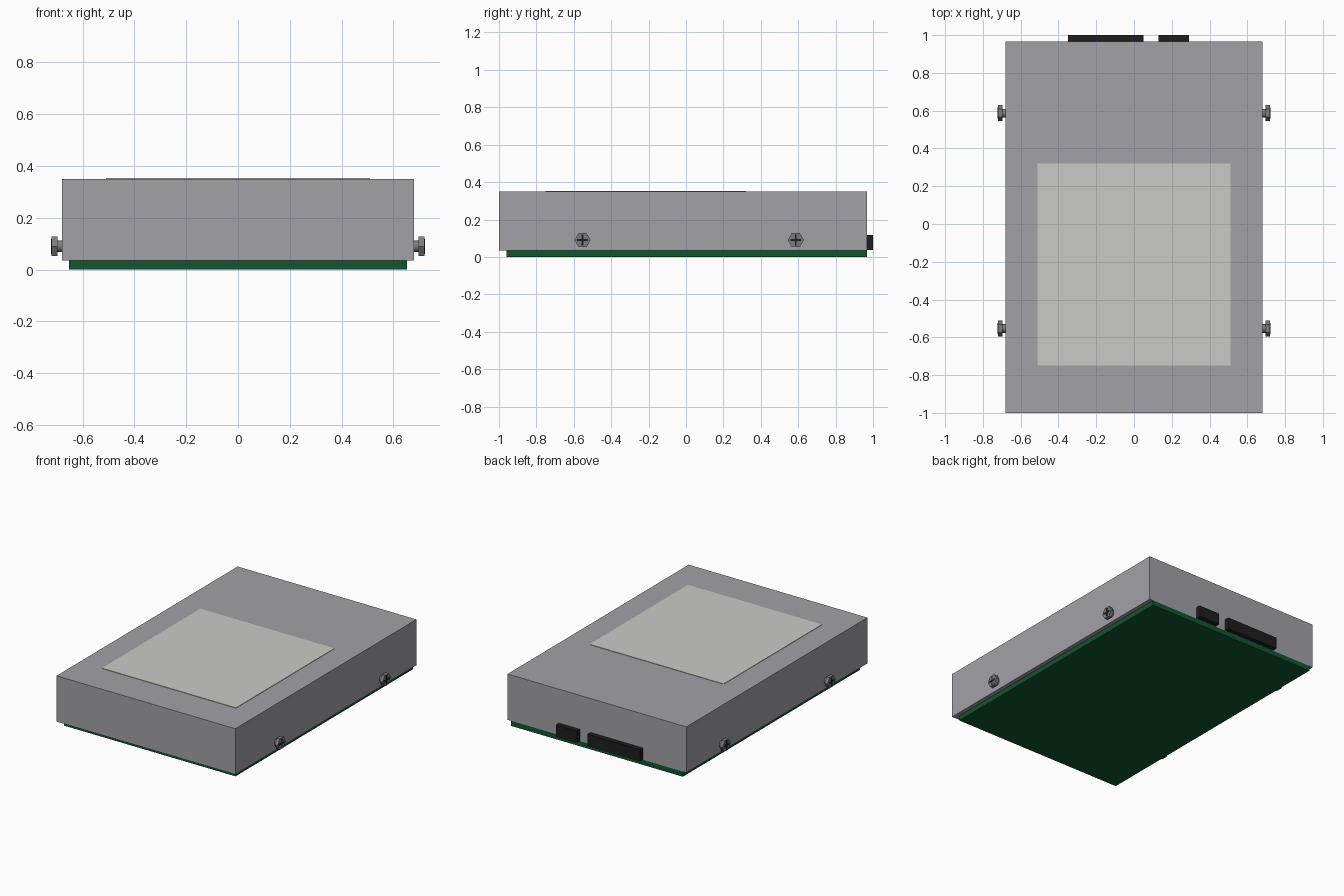
import bpy
import bmesh
from math import pi
from mathutils import Matrix, Vector

if "Cube" in bpy.data.objects:
    bpy.data.objects.remove(bpy.data.objects["Cube"], do_unlink=True)


def material(name, rgb):
    m = bpy.data.materials.new(name)
    m.use_nodes = True
    color = (*rgb, 1)
    m.diffuse_color = color
    m.node_tree.nodes["Principled BSDF"].inputs["Base Color"].default_value = color
    return m


grey = material("case grey", (0.36, 0.36, 0.39))
paper = material("label off white", (0.59, 0.59, 0.56))
green = material("board green", (0.005, 0.09, 0.028))
black = material("connector black", (0.013, 0.013, 0.014))
steel = material("screw steel", (0.20, 0.20, 0.22))


def finish(name, bm, mat):
    bmesh.ops.recalc_face_normals(bm, faces=bm.faces)
    mesh = bpy.data.meshes.new(name)
    bm.to_mesh(mesh)
    bm.free()
    mesh.materials.append(mat)
    ob = bpy.data.objects.new(name, mesh)
    bpy.context.collection.objects.link(ob)
    return ob


def box(name, low, high, mat):
    low, high = Vector(low), Vector(high)
    bm = bmesh.new()
    bmesh.ops.create_cube(bm, size=1)
    bmesh.ops.scale(bm, vec=high - low, verts=bm.verts)
    bmesh.ops.translate(bm, vec=(low + high) / 2, verts=bm.verts)
    return finish(name, bm, mat)


def rod(name, sides, radius, x0, x1, y, z, mat):
    # Prism lying along x, with a corner pointing up
    bm = bmesh.new()
    bmesh.ops.create_cone(
        bm, cap_ends=True, segments=sides, radius1=radius, radius2=radius,
        depth=abs(x1 - x0),
        matrix=Matrix.Translation(((x0 + x1) / 2, y, z)) @ Matrix.Rotation(pi / 2, 4, "Y"))
    return finish(name, bm, mat)


# Case, circuit board and label
box("case", (-0.68, -1, 0.035), (0.68, 0.967, 0.35), grey)
box("circuit_board", (-0.653, -0.96, 0), (0.653, 0.967, 0.035), green)
box("label", (-0.51, -0.75, 0.348), (0.51, 0.32, 0.353), paper)

# Rear connectors
box("data_connector", (-0.35, 0.96, 0.037), (0.05, 1, 0.117), black)
box("power_connector", (0.13, 0.96, 0.037), (0.29, 1, 0.117), black)

# Side screws with cross slots
Z = 0.09
for side, label in ((1, "left"), (-1, "right")):
    for y, end in ((-0.553, "front"), (0.587, "back")):
        tag = f"{label}_{end}"
        shank = rod("screw_shank_" + tag, 16, 0.023, side * 0.67, side * 0.70, y, Z, steel)
        shank.data.shade_smooth()
        bpy.context.view_layer.objects.active = shank
        shank.select_set(True)
        bpy.ops.object.shade_smooth_by_angle()
        shank.select_set(False)
        rod("screw_head_" + tag, 6, 0.043, side * 0.697, side * 0.72, y, Z, steel)
        for part, dy, dz in (("across", 0.029, 0.005), ("upright", 0.005, 0.029)):
            xs = sorted((side * 0.717, side * 0.722))
            box(f"screw_slot_{part}_{tag}", (xs[0], y - dy, Z - dz),
                (xs[1], y + dy, Z + dz), black)
